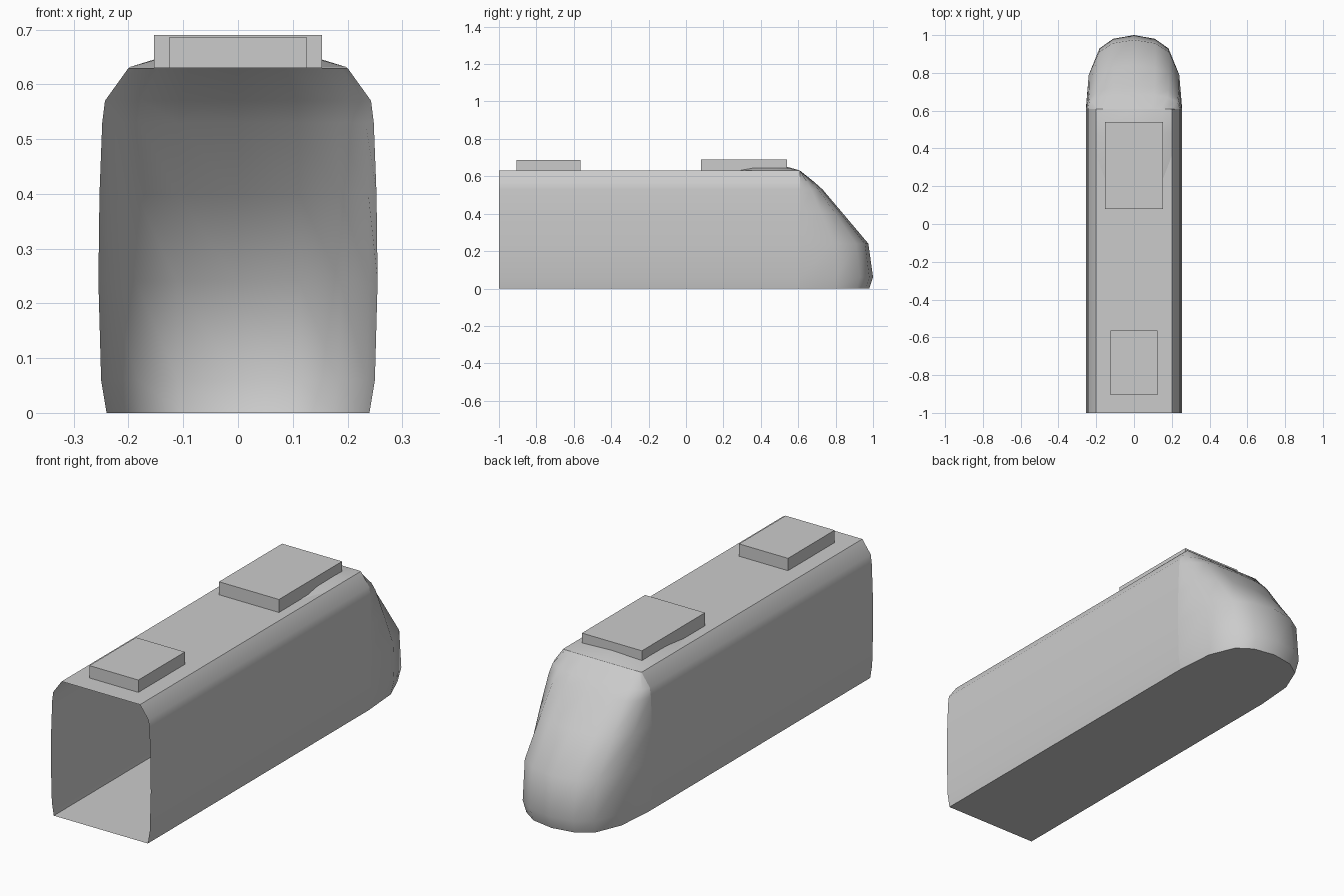
import bpy
import math

cube = bpy.data.objects.get("Cube")
if cube:
    bpy.data.objects.remove(cube, do_unlink=True)

grey = bpy.data.materials.new("light grey")
grey.use_nodes = True
COLOR = (0.6, 0.6, 0.6, 1)
grey.diffuse_color = COLOR
grey.node_tree.nodes["Principled BSDF"].inputs["Base Color"].default_value = COLOR

BACK, SEAM, ROOF = -1.0, 0.61, 0.63
# Half width of the hull and how far the nose reaches, by height
LEVELS = [(0, 0.24, 0.98), (0.06, 0.25, 1.0), (0.24, 0.255, 0.975),
          (0.4, 0.253, 0.84), (0.53, 0.248, 0.73), (0.57, 0.243, 0.685),
          (ROOF, 0.2, SEAM)]
# Rounded plan of half the nose, as fractions of width and reach
PLAN = [(1, 0), (0.94, 0.49), (0.73, 0.82), (0.44, 0.95), (0, 1)]
FULL_PLAN = PLAN + [(-x, y) for x, y in reversed(PLAN[:-1])]


def make(name, verts, faces, smooth=True):
    mesh = bpy.data.meshes.new(name)
    mesh.from_pydata(verts, [], faces)
    mesh.materials.append(grey)
    mesh.update()
    obj = bpy.data.objects.new(name, mesh)
    bpy.context.collection.objects.link(obj)
    if smooth:
        bpy.ops.object.select_all(action="DESELECT")
        obj.select_set(True)
        bpy.context.view_layer.objects.active = obj
        bpy.ops.object.shade_smooth_by_angle(angle=math.radians(45))
    return obj


def loft(name, rows):
    n = len(rows[0])
    verts = [p for row in rows for p in row]
    faces = [(r * n + i, r * n + i + 1, (r + 1) * n + i + 1, (r + 1) * n + i)
             for r in range(len(rows) - 1) for i in range(n - 1)]
    return make(name, verts, faces)


def box(name, half, y0, y1, top):
    verts = [(x, y, z) for z in (ROOF, top)
             for x, y in ((-half, y0), (half, y0), (half, y1), (-half, y1))]
    faces = [(3, 2, 1, 0), (4, 5, 6, 7)]
    faces += [(i, (i + 1) % 4, (i + 1) % 4 + 4, i + 4) for i in range(4)]
    return make(name, verts, faces, smooth=False)


# Hull walls and roof, open at the coupling end
section = [(w, z) for z, w, reach in LEVELS]
section += [(-w, z) for w, z in reversed(section)]
loft("carriage_shell", [[(x, y, z) for x, z in section] for y in (SEAM, BACK)])

# Rounded sloping nose
def nose_ring(z, w, reach):
    return [(w * u, SEAM + (reach - SEAM) * v, z) for u, v in FULL_PLAN]

loft("nose", [nose_ring(*level) for level in LEVELS])

# Floor under the carriage and nose
outline = nose_ring(*LEVELS[0])
w = LEVELS[0][1]
outline += [(-w, BACK, 0), (w, BACK, 0)]
make("floor", outline, [tuple(reversed(range(len(outline))))], smooth=False)

# Low swelling of the roof under the front unit
BULGE = [(0.23, 0.15, 0.002), (0.36, 0.2, 0.02), (0.48, 0.2, 0.022),
         (0.54, 0.2, 0.02), (SEAM, 0.2, 0.0)]
ARCH = [(-1, 0), (-0.75, 0.7), (0, 1), (0.75, 0.7), (1, 0)]
loft("roof_fairing", [[(w * u, y, ROOF + 0.001 + h * v) for u, v in ARCH]
                      for y, w, h in BULGE])

# Roof equipment
box("front_roof_unit", 0.153, 0.08, 0.54, 0.69)
box("rear_roof_unit", 0.125, -0.905, -0.565, 0.687)
